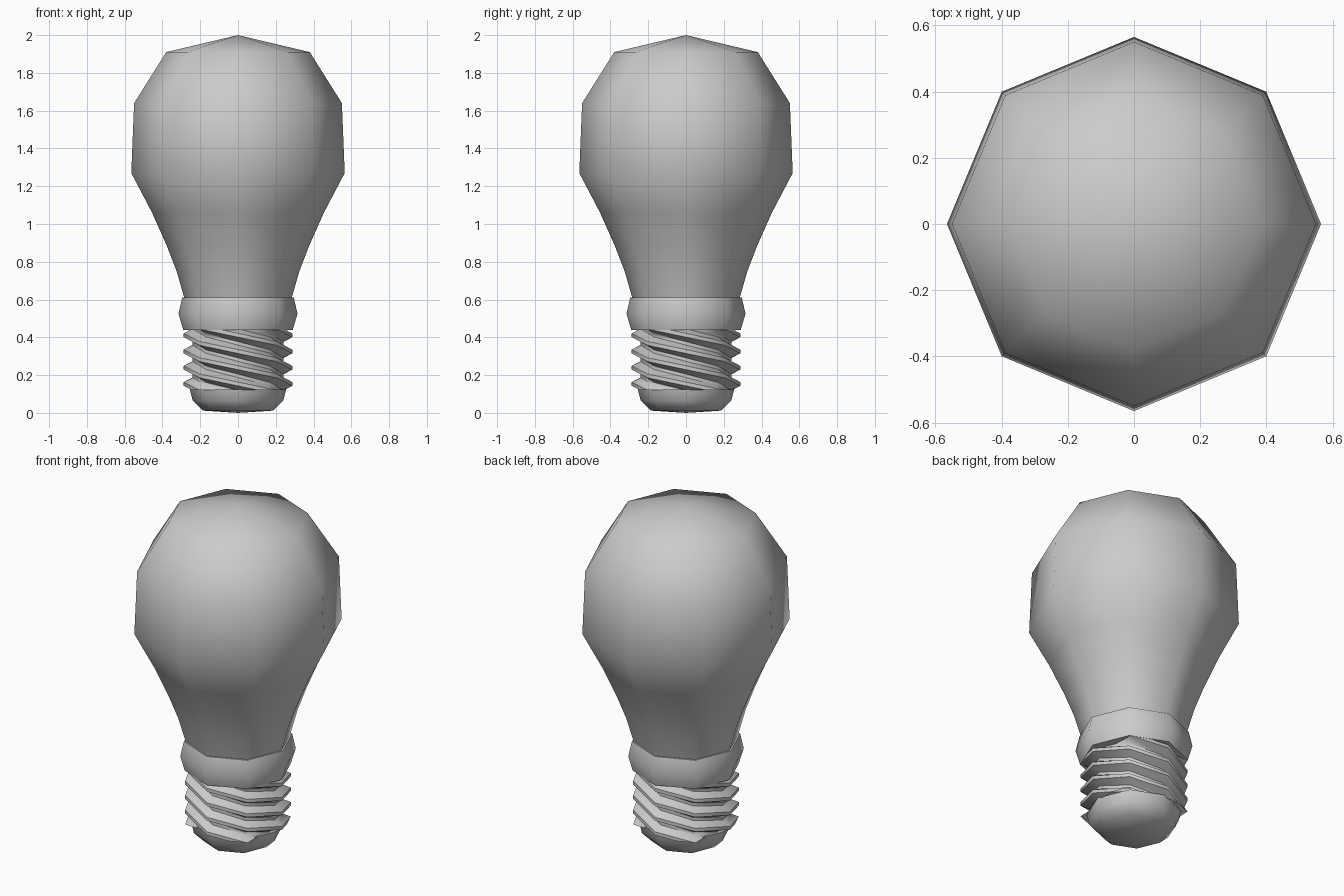
import bpy, bmesh, math

if "Cube" in bpy.data.objects:
    bpy.data.objects.remove(bpy.data.objects["Cube"])

SIDES = 8


def finish(name, bm, angle):
    """Turn a bmesh into a smooth-shaded object."""
    bmesh.ops.remove_doubles(bm, verts=bm.verts, dist=0.0005)
    bmesh.ops.recalc_face_normals(bm, faces=bm.faces)
    mesh = bpy.data.meshes.new(name)
    bm.to_mesh(mesh)
    bm.free()
    mesh.shade_smooth()
    mesh.set_sharp_from_angle(angle=math.radians(angle))
    obj = bpy.data.objects.new(name, mesh)
    bpy.context.collection.objects.link(obj)
    return obj


def sweep(profile, lead=0.0):
    """Turn a (radius, z) profile about z; lead is the drop per full turn."""
    bm = bmesh.new()
    cols = []
    for i in range(SIDES + 1):
        a = 2 * math.pi * i / SIDES
        cols.append([bm.verts.new((r * math.cos(a), r * math.sin(a), z - lead * i / SIDES))
                     for r, z in profile])
    for c0, c1 in zip(cols, cols[1:]):
        for j in range(len(profile) - 1):
            bm.faces.new((c0[j], c1[j], c1[j + 1], c0[j + 1]))
    # collapse poles of the profile into clean triangles
    bmesh.ops.remove_doubles(bm, verts=bm.verts, dist=0.0005)
    return bm


# Glass envelope
glass = [(0, 2.0), (0.38, 1.91), (0.55, 1.64), (0.565, 1.27), (0.455, 1.06),
         (0.375, 0.88), (0.325, 0.75), (0.285, 0.61)]
finish("glass_bulb", sweep(glass), 80)

# Collar between glass and thread
collar = [(0, 0.612), (0.295, 0.612), (0.315, 0.525), (0.29, 0.44), (0, 0.44)]
finish("collar", sweep(collar), 60)

# Screw thread: four-start helix trimmed at both ends
pitch = 0.086
tooth = []
for k in range(10):
    z = 0.067 + pitch * k
    tooth += [(0.24, z - 0.034), (0.288, z - 0.01), (0.288, z + 0.01), (0.24, z + 0.034)]
bm = sweep(tooth, lead=4 * pitch)
for z, up in ((0.12, -1), (0.44, 1)):
    bmesh.ops.bisect_plane(bm, geom=bm.verts[:] + bm.edges[:] + bm.faces[:],
                           plane_co=(0, 0, z), plane_no=(0, 0, up), clear_outer=True)
finish("screw_thread", bm, 60)

# Bottom contact
contact = [(0, 0.125), (0.255, 0.125), (0.24, 0.065), (0.185, 0.012), (0, 0)]
finish("base_contact", sweep(contact), 60)
